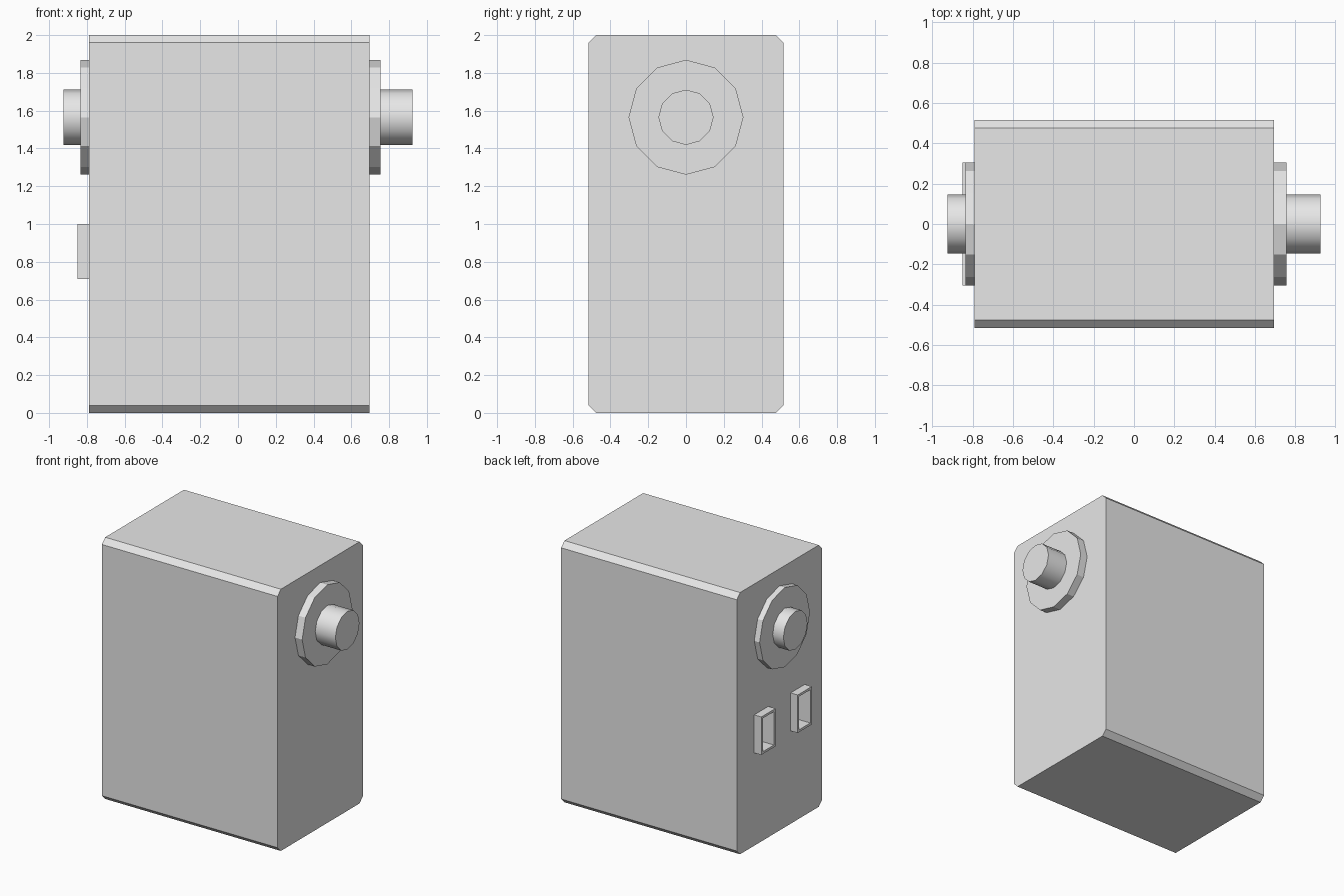
import bpy, bmesh, math
from mathutils import Matrix, Vector

if "Cube" in bpy.data.objects:
    bpy.data.objects.remove(bpy.data.objects["Cube"])

grey = bpy.data.materials.new("plain grey")
grey.use_nodes = True
GREY = (0.8, 0.8, 0.8, 1)
grey.diffuse_color = GREY
grey.node_tree.nodes["Principled BSDF"].inputs["Base Color"].default_value = GREY


def finish(name, bm):
    bmesh.ops.recalc_face_normals(bm, faces=bm.faces)
    mesh = bpy.data.meshes.new(name)
    bm.to_mesh(mesh)
    bm.free()
    mesh.materials.append(grey)
    obj = bpy.data.objects.new(name, mesh)
    bpy.context.collection.objects.link(obj)
    return obj


def box(bm, low, high):
    low, high = Vector(low), Vector(high)
    place = Matrix.Translation((low + high) / 2) @ Matrix.Diagonal((*(high - low), 1))
    bmesh.ops.create_cube(bm, size=1, matrix=place)


def drum(name, x0, x1, radius, smooth=False):
    """Twelve-sided cylinder along x, centred on the axle."""
    bm = bmesh.new()
    place = Matrix.Translation(((x0 + x1) / 2, 0, 1.565)) @ Matrix.Rotation(math.pi / 2, 4, "Y")
    bmesh.ops.create_cone(bm, cap_ends=True, segments=12, radius1=radius,
                          radius2=radius, depth=x1 - x0, matrix=place)
    obj = finish(name, bm)
    if smooth:
        bpy.ops.object.select_all(action="DESELECT")
        obj.select_set(True)
        bpy.context.view_layer.objects.active = obj
        bpy.ops.object.shade_smooth_by_angle(angle=math.radians(35))


def cut(obj, cutter):
    mod = obj.modifiers.new("cut", "BOOLEAN")
    mod.operation, mod.solver, mod.object = "DIFFERENCE", "EXACT", cutter
    bpy.ops.object.select_all(action="DESELECT")
    obj.select_set(True)
    bpy.context.view_layer.objects.active = obj
    bpy.ops.object.modifier_apply(modifier=mod.name)


LEFT, RIGHT, HALF, TOP = -0.79, 0.695, 0.515, 2.0

# Case with its four long edges chamfered
bm = bmesh.new()
box(bm, (LEFT, -HALF, 0), (RIGHT, HALF, TOP))
long_edges = [e for e in bm.edges if abs(e.verts[0].co.x - e.verts[1].co.x) > 1]
bmesh.ops.bevel(bm, geom=long_edges, offset=0.04, segments=1, affect="EDGES")
case = finish("case", bm)

# Socket rims and the recesses inside them
for side, y in (("front", -0.22), ("back", 0.22)):
    bm = bmesh.new()
    box(bm, (-0.85, y - 0.085, 0.71), (LEFT, y + 0.085, 1.0))
    rim = finish(side + "_socket_rim", bm)
    bm = bmesh.new()
    box(bm, (-0.9, y - 0.067, 0.728), (-0.64, y + 0.067, 0.982))
    cutter = finish("socket_cutter", bm)
    cutter.hide_render = True
    cut(rim, cutter)
    cut(case, cutter)
    bpy.data.objects.remove(cutter)

# Flanges and axle stubs on both ends
drum("right_flange", RIGHT, 0.755, 0.304)
drum("left_flange", -0.835, LEFT, 0.304)
drum("right_axle", 0.755, 0.925, 0.146, smooth=True)
drum("left_axle", -0.925, -0.835, 0.146, smooth=True)
